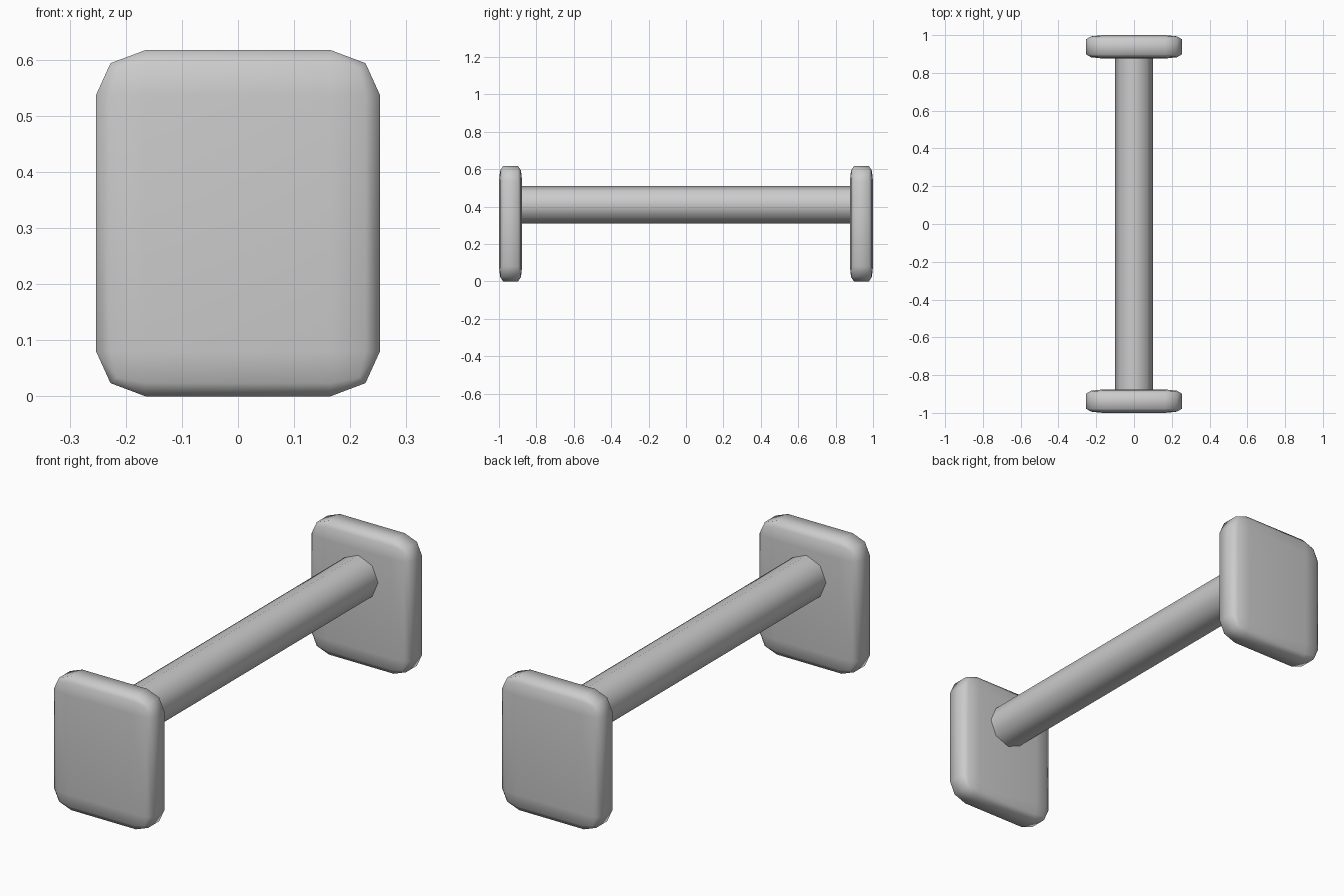
import bpy
import math

if "Cube" in bpy.data.objects:
    bpy.data.objects.remove(bpy.data.objects["Cube"])

# Single matte grey
grey = bpy.data.materials.new("light_grey")
grey.use_nodes = True
colour = (0.6, 0.6, 0.6, 1)
grey.diffuse_color = colour
grey.node_tree.nodes["Principled BSDF"].inputs["Base Color"].default_value = colour

PLATE_SIZE = (0.506, 0.124, 0.617)
BEVEL_SIZE = (0.088, 0.022, 0.08)   # rounding along each axis
ROD_RADIUS, ROD_HEIGHT = 0.1, 0.41


def finish(obj, name):
    obj.name = name
    obj.data.materials.append(grey)
    bpy.ops.object.shade_smooth()


def end_plate(name, side):
    """Rounded box whose bevel is stretched differently along each axis."""
    y = side * (1 - PLATE_SIZE[1] / 2)
    bpy.ops.mesh.primitive_cube_add(size=1, location=(0, y, PLATE_SIZE[2] / 2))
    plate = bpy.context.object
    # Work in units of the bevel, then stretch to the final size
    for v in plate.data.vertices:
        v.co = [c * s / b for c, s, b in zip(v.co, PLATE_SIZE, BEVEL_SIZE)]
    bevel = plate.modifiers.new("rounding", "BEVEL")
    bevel.width = 1
    bevel.segments = 2
    bevel.limit_method = "NONE"
    bpy.ops.object.modifier_apply(modifier=bevel.name)
    for v in plate.data.vertices:
        v.co = [c * b for c, b in zip(v.co, BEVEL_SIZE)]
    finish(plate, name)


# Plates at both ends
end_plate("front_plate", -1)
end_plate("back_plate", 1)

# Eight-sided rod joining the plates
bpy.ops.mesh.primitive_cylinder_add(
    vertices=8, radius=ROD_RADIUS, depth=1.76, end_fill_type="NOTHING",
    location=(0, 0, ROD_HEIGHT), rotation=(math.pi / 2, 0, 0))
finish(bpy.context.object, "connecting_rod")
